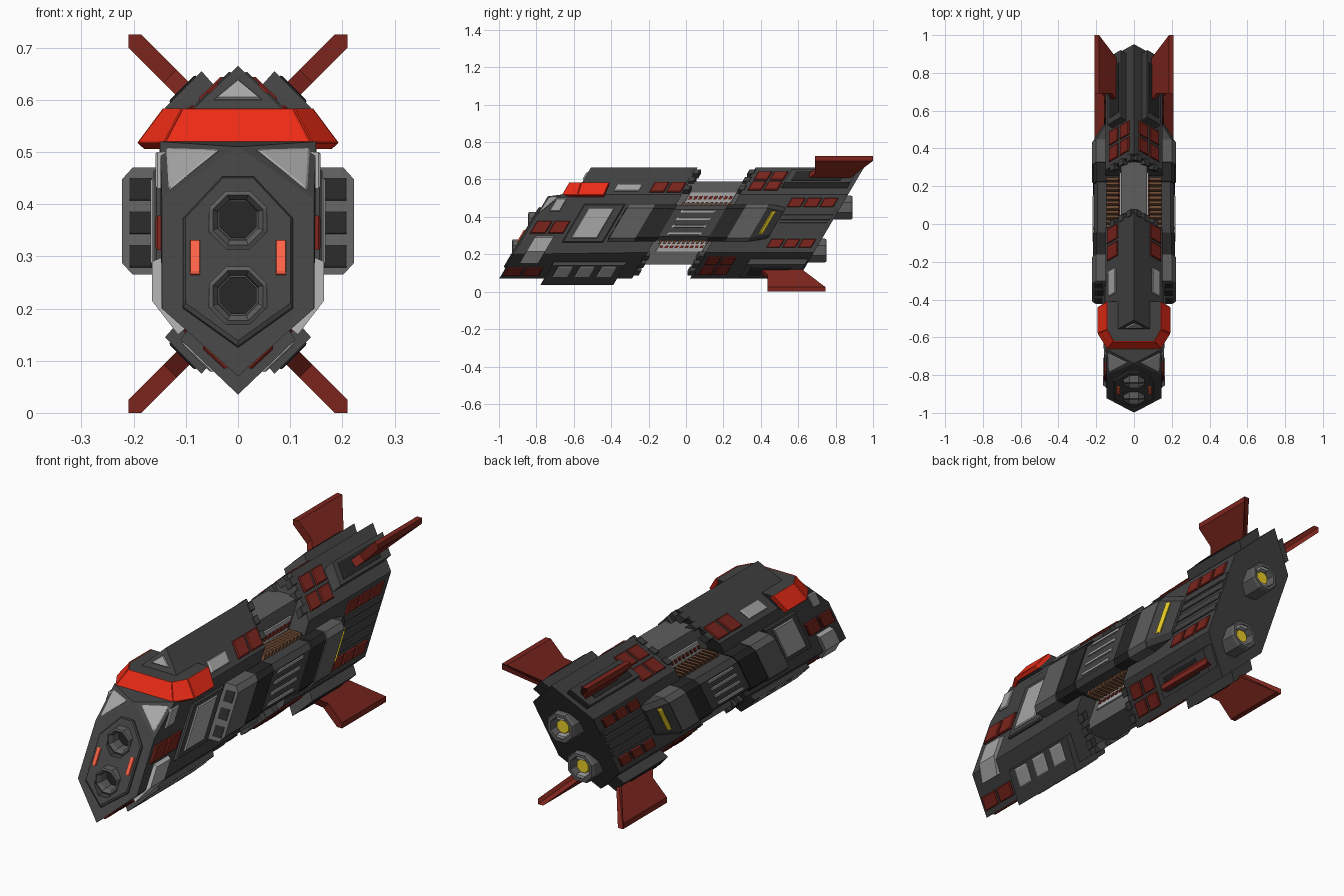
import bpy, bmesh, math
from mathutils import Vector

if "Cube" in bpy.data.objects:
    bpy.data.objects.remove(bpy.data.objects["Cube"])

K = 0.59  # every bulkhead leans back by this much y per unit z


def mat(name, r, g, b):
    m = bpy.data.materials.new(name)
    m.diffuse_color = (r, g, b, 1)
    m.use_nodes = True
    m.node_tree.nodes["Principled BSDF"].inputs["Base Color"].default_value = m.diffuse_color
    return m


DARK = mat("dark_grey", .055, .055, .055)
BLACK = mat("near_black", .02, .02, .02)
MID = mat("mid_grey", .11, .11, .11)
LIGHT = mat("light_grey", .38, .38, .38)
RED = mat("deep_red", .2, .018, .012)
BRIGHT = mat("bright_red", .85, .025, .008)
ORANGE = mat("orange_light", .95, .12, .06)
BROWN = mat("brown", .18, .08, .04)
YELLOW = mat("yellow", .8, .6, .02)


def finish(name, bm, m, mirror=False):
    bmesh.ops.recalc_face_normals(bm, faces=bm.faces)
    me = bpy.data.meshes.new(name)
    bm.to_mesh(me)
    bm.free()
    me.materials.append(m)
    ob = bpy.data.objects.new(name, me)
    bpy.context.collection.objects.link(ob)
    if mirror:
        ob.modifiers.new("mirror", 'MIRROR').use_mirror_merge = False
    return ob


def hull(name, pts, m, mirror=False):
    """Flat-faced convex solid around the points."""
    bm = bmesh.new()
    for p in pts:
        bm.verts.new(p)
    r = bmesh.ops.convex_hull(bm, input=bm.verts)
    junk = {g for g in r["geom_interior"] + r["geom_unused"] if isinstance(g, bmesh.types.BMVert)}
    bmesh.ops.delete(bm, geom=list(junk), context='VERTS')
    bmesh.ops.dissolve_limit(bm, angle_limit=.01, verts=bm.verts, edges=bm.edges)
    return finish(name, bm, m, mirror)


def lean(c, x, z):
    return Vector((x, c + K * z, z))


def prism(name, sec, c0, c1, m, mirror=False):
    return hull(name, [lean(c, x, z) for c in (c0, c1) for x, z in sec], m, mirror)


def both(sec):
    return sec + [(-x, z) for x, z in sec]


def plate(name, corners, m, h=.008, inset=.12, mirror=True, sink=.015):
    """Raised tapered panel on a surface given by its corners."""
    cs = [Vector(c) for c in corners]
    mid = sum(cs, Vector()) / len(cs)
    n = (cs[1] - cs[0]).cross(cs[2] - cs[0]).normalized()
    if n.dot(mid - Vector((0, 0, .36))) < 0:
        n = -n
    pts = [c - n * sink for c in cs] + [c + n * h * .5 for c in cs]
    pts += [c.lerp(mid, inset) + n * h for c in cs]
    return hull(name, pts, m, mirror)


def hull_x(z):
    if z > .52:
        return .15 * (.665 - z) / .145
    return .15 * (z - .07) / .14 if z < .21 else .15


def panel(name, c0, c1, z0, z1, m, n=1, fx=hull_x, gap=.012, **kw):
    """Row of n leaning panels on the hull's flank."""
    w = (c1 - c0 + gap) / n
    for i in range(n):
        a, b = c0 + i * w, c0 + (i + 1) * w - gap
        plate(name, [lean(a, fx(z0), z0), lean(b, fx(z0), z0),
                     lean(b, fx(z1), z1), lean(a, fx(z1), z1)], m, **kw)


def octagon(r, y, z):
    return [(r * math.cos(math.pi * (i + .5) / 4), y, z + r * math.sin(math.pi * (i + .5) / 4)) for i in range(8)]


def tube(name, z, rings, m):
    """Eight-sided lathe along y, closed at the last ring."""
    bm = bmesh.new()
    loops = [[bm.verts.new(p) for p in octagon(r, y, z)] for r, y in rings]
    for a, b in zip(loops, loops[1:]):
        for i in range(8):
            bm.faces.new((a[i], a[(i + 1) % 8], b[(i + 1) % 8], b[i]))
    bm.faces.new(loops[-1])
    bm.faces.new(loops[0])
    return finish(name, bm, m)


# Front hull: leaning hexagonal nose, shoulders and ridged roof
nose = both([(0, .51), (.146, .41), (.146, .2), (0, .07)])
body = both([(.15, .52), (.15, .21), (0, .07)])
front = hull("front_hull", [lean(-1.04, x, z) for x, z in nose] + [lean(-.33, x, z) for x, z in body]
             + [(s * .15, -.66, .52) for s in (1, -1)], DARK)
roof = both([(0, .665), (.15, .52), (.15, .5)])
prism("front_roof", roof, -.9, -.33, DARK)
nose_plate = plate("nose_plate", [lean(-1.04, x, z) for x, z in
                   [(-.03, .45), (.03, .45), (.105, .37), (.105, .2), (0, .125), (-.105, .2), (-.105, .37)]],
                   DARK, h=.012, inset=.04, mirror=False)

# Nose ports cut into the hull and lined with octagonal tubes
for z, y in ((.37, -.84), (.225, -.925)):
    cut = hull("port_cutter", octagon(.06, y - .3, z) + octagon(.06, y + .09, z), DARK)
    for ob in (front, nose_plate):
        b = ob.modifiers.new("port", 'BOOLEAN')
        b.operation, b.object = 'DIFFERENCE', cut
    cut.hide_render = True
    cut.hide_set(True)
    tube("nose_port", z, [(.06, y + .09), (.06, y), (.052, y - .004), (.042, y + .01), (.04, y + .07)], MID)
    hull("port_core", octagon(.038, y + .05, z) + octagon(.03, y + .075, z), BLACK)
plate("nose_light", [lean(-1.055, x, z) for x, z in ((.073, .265), (.092, .265), (.092, .33), (.073, .33))],
      ORANGE, h=.006)

# Nose windows and cheek plates
plate("nose_window", [(.035, -.732, .503), (.132, -.782, .425), (.137, -.682, .506)], LIGHT, h=.004)
panel("nose_side_window", -.985, -.93, .43, .5, LIGHT)
prism("cheek_plate", [(.13, .305), (.165, .29), (.165, .215), (.115, .15), (.09, .17)], -.98, -.88, LIGHT, True)

# Visor wrapped round the canopy
base = [(.19, -.44, .515), (.19, -.58, .515), (.14, -.66, .515)]
top = [(.14, -.41, .582), (.14, -.56, .582), (.105, -.62, .582)]
flip = lambda p: (-p[0], p[1], p[2])
hull("visor", [q for p in base + top for q in (p, flip(p))], DARK)
for i in range(2):
    plate("visor_side_glass", [base[i], base[i + 1], top[i + 1], top[i]], BRIGHT, h=.004, inset=.04)
plate("visor_front_glass", [base[2], flip(base[2]), flip(top[2]), top[2]], BRIGHT, h=.004, inset=.04, mirror=False)
plate("canopy_window", [lean(-.9, x, z) for x, z in ((-.045, .6), (.045, .6), (0, .637))], LIGHT, mirror=False)

# Keel with three hatches
keel_x = lambda z: .11 * (z - .035) / .105
prism("keel", both([(0, .035), (.11, .14), (.09, .17), (0, .08)]), -.8, -.41, DARK)
panel("keel_hatch", -.76, -.45, .08, .135, LIGHT, 3, keel_x, .04, h=.005)

# Middle core with lit strips and louvred shelves
prism("middle_core", both([(.07, .59), (.07, .145)]), -.38, .04, MID)
for z0, z1, zs in ((.475, .53, .465), (.215, .265, .27)):
    panel("light_strip", -.29, -.04, z0, z1, LIGHT, fx=lambda z: .072, h=.006, inset=.02)
    panel("strip_lamp", -.28, -.05, z0 + .018, z1 - .018, RED, 9, lambda z: .079, .012, h=.004)
    for i in range(11):
        c = -.3 + i * .025
        prism("shelf_louvre", [(.07, zs - .015), (.145, zs - .015), (.145, zs + .015), (.07, zs + .015)],
              c, c + .014, BROWN, True)

# Rear hull
prism("rear_hull", both([(0, .665), (.15, .52), (.15, .21), (0, .07)]), -.02, .56, DARK)
for z in (.555, .6, .64, .1, .14, .18):
    panel("front_tooth", -.34, -.305, z - .012, z + .012, DARK, h=.004, sink=.03)
    panel("rear_tooth", -.045, -.01, z - .012, z + .012, DARK, h=.004, sink=.03)

# Side pods in five joined blocks
def pod_sec(x, d=0):
    return [(.05, .265 + d), (x - .02, .265 + d), (x, .287 + d), (x, .448 - d), (x - .02, .47 - d), (.05, .47 - d)]


for name, c0, c1, x, d, m in (("pod_front", -.58, -.44, .222, 0, MID), ("pod_front_band", -.45, -.32, .218, .003, BLACK),
                              ("pod_middle", -.33, -.04, .213, .008, DARK), ("pod_rear_band", -.05, .06, .218, .003, BLACK),
                              ("pod_rear", .05, .17, .222, 0, MID)):
    prism(name, pod_sec(x, d), c0, c1, m, True)
hull("pod_tail", [lean(.165, x, z) for x, z in pod_sec(.222)] + [lean(.27, x, z) for x, z in pod_sec(.165, .02)],
     DARK, True)
plate("pod_tail_light", [lean(.205, .202, .31), lean(.225, .191, .31), lean(.225, .191, .43), lean(.205, .202, .43)],
      YELLOW, h=.006)
for z in (.3, .364, .428):
    plate("pod_intake", [lean(-.581, x, z + dz) for x, dz in ((.165, -.021), (.208, -.021), (.208, .021), (.165, .021))],
          BLACK, h=.003)
for z in (.31, .35, .39, .43):
    panel("pod_vent", -.28, -.1, z - .006, z + .006, LIGHT, fx=lambda z: .213, h=.006)

# Flank panels
panel("side_frame", -.82, -.6, .262, .468, DARK, h=.012, inset=.05)
panel("side_bay", -.785, -.645, .285, .45, LIGHT, fx=lambda z: .16, inset=.06)
panel("canopy_side_window", -.7, -.57, .535, .572, LIGHT)
panel("roof_tile", -.51, -.34, .53, .583, RED, 2)
panel("cheek_tile", -1.02, -.84, .312, .378, RED, 2)
panel("chin_tile", -1.03, -.84, .088, .13, RED, 2)
panel("upper_flank_tile", .27, .52, .453, .5, RED, 3)
panel("lower_flank_tile", .29, .53, .237, .283, RED, 3)
for z in (.54, .595):
    panel("rear_roof_tile", .01, .17, z, z + .046, RED, 2)
for z in (.093, .145):
    panel("rear_belly_tile", .01, .16, z, z + .044, RED, 2)
for z in (.3, .342, .384, .42):
    panel("flank_rib", .27, .55, z, z + .028, DARK, h=.006)

# Fin blocks and swept fins, top and bottom
def fin(name, y, z0, s):
    bm = bmesh.new()
    layers = []
    for off, tip in ((-.0125, .1025), (0, .115), (.0125, .1025)):
        prof = [(-.04, -.06), (0, -.045), (.035, 0), (tip, 0), (tip, .31), (0, .175), (-.04, .13)]
        layers.append([bm.verts.new((.095 + d + off, y + dy, z0 + s * (d - off))) for d, dy in prof])
    for a, b in zip(layers, layers[1:]):
        for i in range(7):
            j = (i + 1) % 7
            bm.faces.new((a[i], a[j], b[j], b[i]))
    bm.faces.new(layers[0])
    bm.faces.new(layers[-1])
    finish(name, bm, RED, True)


for name, mz, c0, c1 in (("upper", lambda z: z, .18, .535), ("lower", lambda z: .73 - z, .24, .55)):
    prism(name + "_fin_block", [(x, mz(z)) for x, z in ((.03, .61), (.07, .655), (.14, .585), (.1, .54))],
          c0, c1, DARK, True)
    plate(name + "_fin_block_inset", [lean(c, x, mz(z)) for c, x, z in
          ((c0 + .03, .08, .645), (c0 + .03, .13, .595), (c1 - .06, .13, .595), (c1 - .06, .08, .645))], BLACK, h=.004)
fin("upper_fin", .69, .61, 1)
fin("lower_fin", .435, .115, -1)

# Engines: octagonal nozzles with glowing cores
for z, y in ((.45, .89), (.22, .75)):
    tube("engine_nozzle", z, [(.07, y - .2), (.07, y - .01), (.064, y), (.05, y), (.046, y - .07)], MID)
    hull("engine_core", octagon(.03, y - .02, z) + octagon(.04, y - .08, z), YELLOW)
    for s in (.047, -.047):
        hull("engine_clamp", [(sx, yy, z + s + dz) for sx in (-.02, .02) for yy in (y - .06, y - .005)
                              for dz in (-.012, .012)], LIGHT)
